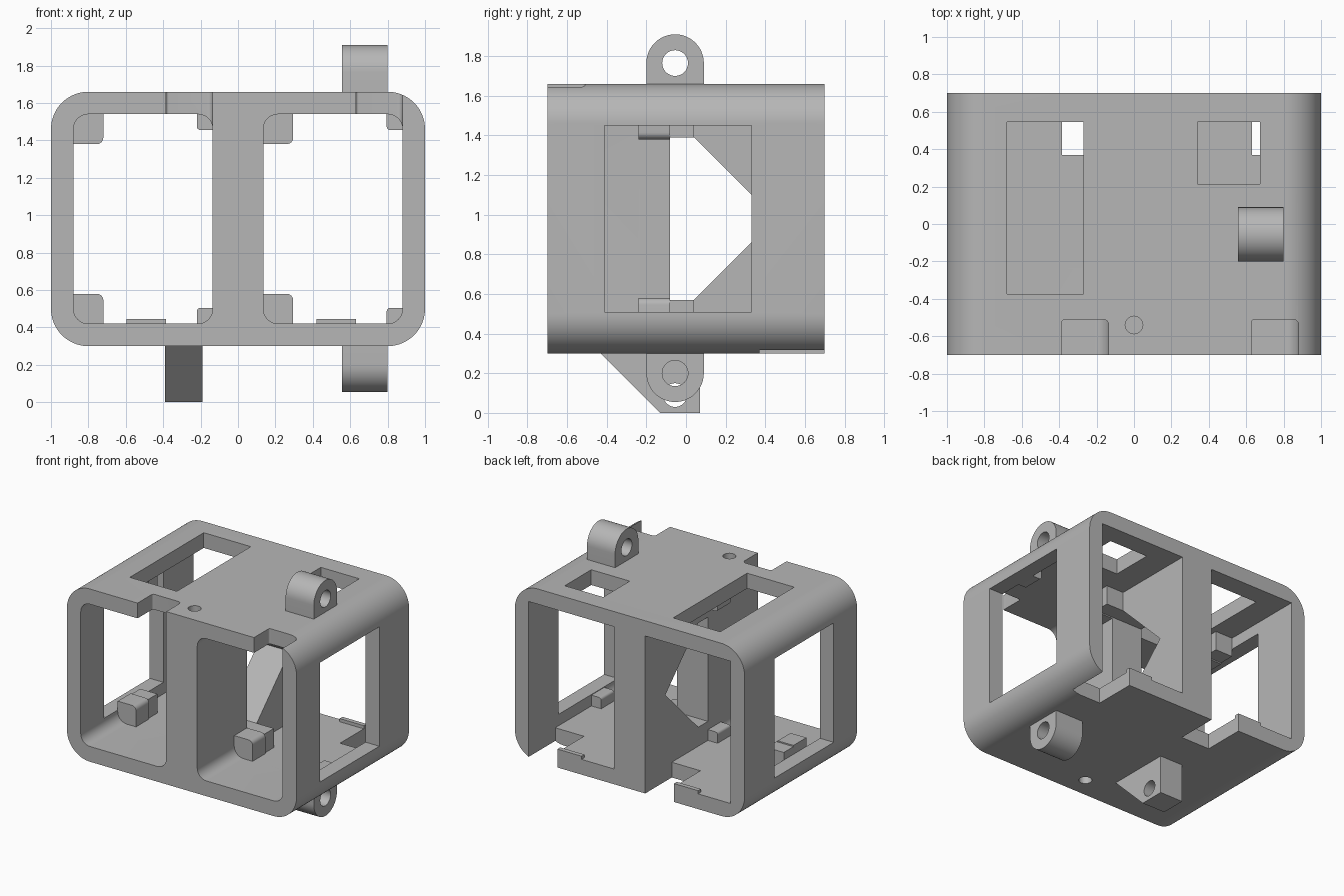
import bpy, bmesh, math
from mathutils import Vector

cube = bpy.data.objects.get("Cube")
if cube:
    bpy.data.objects.remove(cube, do_unlink=True)

grey = bpy.data.materials.new("plain grey")
grey.use_nodes = True
COLOUR = (0.47, 0.47, 0.47, 1)
grey.diffuse_color = COLOUR
grey.node_tree.nodes["Principled BSDF"].inputs["Base Color"].default_value = COLOUR


def prism(name, points, axis, start, end):
    """Extrude a 2D outline along an axis; the outline uses the other two axes in order."""
    def place(p, d):
        return {"x": (d, p[0], p[1]), "y": (p[0], d, p[1]), "z": (p[0], p[1], d)}[axis]
    bm = bmesh.new()
    face = bm.faces.new([bm.verts.new(place(p, start)) for p in points])
    side = bmesh.ops.extrude_face_region(bm, geom=[face])["geom"]
    move = Vector(place((0, 0), end - start))
    bmesh.ops.translate(bm, vec=move, verts=[g for g in side if isinstance(g, bmesh.types.BMVert)])
    bmesh.ops.recalc_face_normals(bm, faces=bm.faces)
    mesh = bpy.data.meshes.new(name)
    bm.to_mesh(mesh)
    bm.free()
    mesh.materials.append(grey)
    obj = bpy.data.objects.new(name, mesh)
    bpy.context.collection.objects.link(obj)
    return obj


def arc(cx, cy, r, a0, a1, n):
    return [(cx + r * math.cos(math.radians(a0 + (a1 - a0) * i / n)),
             cy + r * math.sin(math.radians(a0 + (a1 - a0) * i / n))) for i in range(n + 1)]


def circle(cx, cy, r):
    return arc(cx, cy, r, 0, 360, 32)[:-1]


def rounded(x0, x1, y0, y1, radii=(0, 0, 0, 0), n=12):
    """Rectangle with corner radii in order: top right, top left, bottom left, bottom right."""
    pts = []
    for i, r in enumerate(radii):
        cx = x1 - r if i in (0, 3) else x0 + r
        cy = y1 - r if i < 2 else y0 + r
        pts += arc(cx, cy, r, 90 * i, 90 * i + 90, n) if r else [(cx, cy)]
    return pts


def cut(target, *shape):
    cutter = prism("cutter", *shape)
    cutter.hide_render = True
    mod = target.modifiers.new("cut", "BOOLEAN")
    mod.operation, mod.solver, mod.object = "DIFFERENCE", "EXACT", cutter
    bpy.context.view_layer.objects.active = target
    bpy.ops.object.modifier_apply(modifier=mod.name)
    bpy.data.objects.remove(cutter, do_unlink=True)


# Double frame shell
frame = prism("frame", rounded(-1, 1, 0.3, 1.66, (0.2,) * 4, 20), "y", -0.7, 0.7)
for x0, x1 in ((-0.88, -0.135), (0.135, 0.88)):
    # Square bay from the back, rounded bay from the front
    cut(frame, rounded(x0, x1, 0.42, 1.54), "y", -0.24, 0.8)
    cut(frame, rounded(x0, x1, 0.42, 1.54, (0.08,) * 4), "y", -0.8, -0.23)
    # Notches: front of the roof and back of the floor
    cut(frame, rounded(x1 - 0.25, x1, -0.8, -0.51, (0.03, 0.015, 0, 0), 6), "z", 1.46, 1.8)
    cut(frame, rounded(x1 - 0.25, x1, 0.37, 0.8), "z", 0.2, 0.43)

# Side windows
for x0, x1 in ((-1.1, -0.8), (0.8, 1.1)):
    cut(frame, rounded(-0.41, 0.33, 0.51, 1.45), "x", x0, x1)

# Pointed opening in the middle wall
cut(frame, [(-0.08, 0.57), (0.04, 0.57), (0.45, 0.98), (0.04, 1.39), (-0.08, 1.39)],
    "x", -0.2, 0.2)

# Roof openings and the two pin holes
cut(frame, rounded(-0.68, -0.27, -0.375, 0.545), "z", 1.5, 1.8)
cut(frame, rounded(0.34, 0.675, 0.215, 0.545), "z", 1.5, 1.8)
cut(frame, circle(0, -0.54, 0.047), "z", 1.46, 1.8)
cut(frame, circle(0, -0.54, 0.047), "z", 0.2, 0.5)

# Corner stops inside each bay and lips at the back of the floor
for side, x0, x1 in (("right", -0.88, -0.135), ("left", 0.135, 0.88)):
    for level in ("lower", "upper"):
        def span(size):
            return (0.41, 0.42 + size) if level == "lower" else (1.54 - size, 1.55)

        def corner(r, at_left):
            tr, tl, bl, br = 0, 0, 0, 0
            if level == "lower":
                tr, tl = (r, 0) if at_left else (0, r)
            else:
                br, bl = (r, 0) if at_left else (0, r)
            return tr, tl, bl, br
        prefix = f"{side}_{level}"
        prism(prefix + "_large_stop", rounded(x0, x0 + 0.16, *span(0.16), corner(0.035, True), 6),
              "y", -0.24, -0.08)
        prism(prefix + "_stop_step", rounded(x0, x0 + 0.15, *span(0.15)), "y", -0.081, 0.04)
        prism(prefix + "_small_stop", rounded(x1 - 0.085, x1, *span(0.085), corner(0.02, False), 6),
              "y", -0.24, -0.08)
    prism(side + "_floor_lip", rounded(x1 - 0.46, x1 - 0.25, 0.41, 0.445), "y", 0.665, 0.7)

# Hinge lugs above and below
for name, base, centre, a0 in (("top_lug", 1.65, 1.765, 0), ("bottom_lug", 0.31, 0.2, 180)):
    curve = arc(-0.055, centre, 0.145, a0, a0 + 180, 24)
    lug = prism(name, curve + [(curve[-1][0], base), (curve[0][0], base)], "x", 0.555, 0.8)
    cut(lug, circle(-0.055, centre, 0.065), "x", 0.4, 1)

# Sloped foot with a cross hole
foot = prism("foot", [(-0.44, 0.31), (-0.13, 0), (0.07, 0), (0.07, 0.31)], "x", -0.39, -0.19)
cut(foot, circle(-0.055, 0.09, 0.06), "x", -0.6, 0)

# Smooth curved faces, keep hard edges
bpy.ops.object.select_all(action="DESELECT")
for obj in bpy.context.scene.objects:
    if obj.type == "MESH" and grey.name in obj.data.materials:
        obj.select_set(True)
bpy.context.view_layer.objects.active = frame
bpy.ops.object.shade_smooth_by_angle(angle=math.radians(30))
